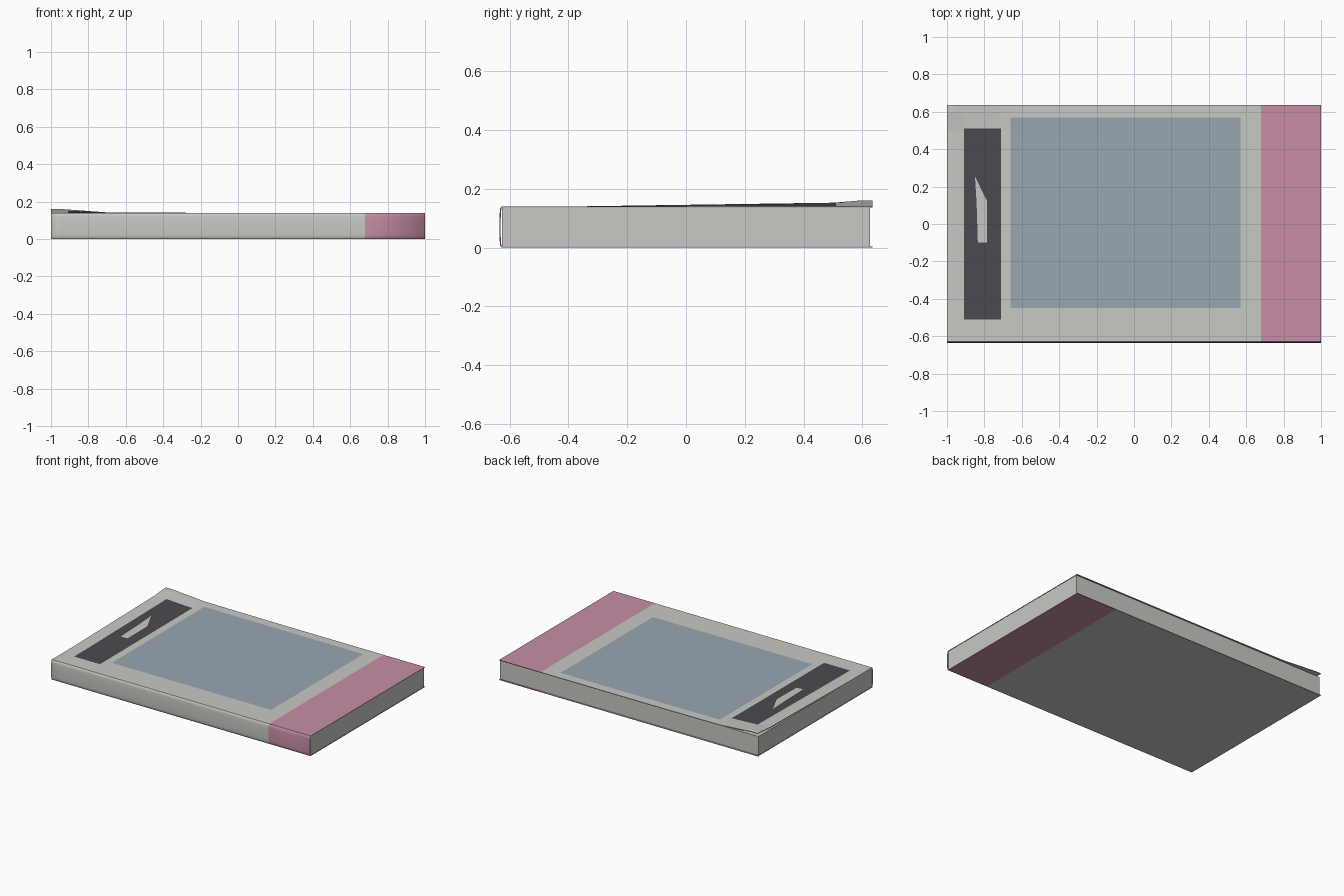
import bpy, math

if "Cube" in bpy.data.objects:
    bpy.data.objects.remove(bpy.data.objects["Cube"])


def material(name, rgb):
    m = bpy.data.materials.new(name)
    m.diffuse_color = (*rgb, 1)
    m.use_nodes = True
    m.node_tree.nodes["Principled BSDF"].inputs["Base Color"].default_value = m.diffuse_color
    return m


PALE = material("pale_grey", (0.58, 0.584, 0.55))
PINK = material("pink", (0.58, 0.275, 0.39))
BLUE = material("dusty_blue", (0.315, 0.38, 0.44))
DARK = material("charcoal", (0.07, 0.069, 0.08))


def make(name, verts, faces, mats):
    me = bpy.data.meshes.new(name)
    me.from_pydata(verts, [], faces)
    for m in mats:
        me.materials.append(m)
    ob = bpy.data.objects.new(name, me)
    bpy.context.collection.objects.link(ob)
    return ob


def interp(t, pts):
    if t <= pts[0][0]:
        return pts[0][1]
    for (a, u), (b, v) in zip(pts, pts[1:]):
        if t <= b:
            return u + (v - u) * (t - a) / (b - a)
    return pts[-1][1]


def lift(x, y):
    """Curl of the front cover at its back left corner."""
    return 0.021 * interp(x, [(-0.95, 1), (-0.7, 0.12), (-0.13, 0)]) \
        * interp(y, [(-0.4, 0), (0.5, 0.62), (0.6, 1)])


H, W = 0.14, 0.635

# Wrap-around cover: profile swept along x, with cuts at the painted borders
xs = [-1, -0.95, -0.91, -0.71, -0.66, -0.13, 0.57, 0.68, 1]
ys = [-0.51, -0.45, -0.4, 0, 0.5, 0.51, 0.57, 0.6, W]
spine = [(-0.627 - 0.008 * math.sin(math.pi * i / 8) ** 0.5, H * (1 - math.cos(math.pi * i / 8)) / 2)
         for i in range(9)]
profile = [(W, 0)] + spine + [(y, H) for y in ys]
n = len(profile)
first_top = n - len(ys)
verts = [(x, y, z + (lift(x, y) if k >= first_top else 0))
         for x in xs for k, (y, z) in enumerate(profile)]
faces = [(i * n + k, (i + 1) * n + k, (i + 1) * n + k + 1, i * n + k + 1)
         for i in range(len(xs) - 1) for k in range(n - 1)]
cover = make("book_cover", verts, faces, [PALE, PINK, BLUE, DARK])
for p in cover.data.polygons:
    x, y, z = p.center
    if x > 0.68:
        p.material_index = 1
    elif z > H - 0.001 and p.normal.z > 0.9:
        if -0.66 < x < 0.57 and -0.45 < y < 0.57:
            p.material_index = 2
        elif -0.91 < x < -0.71 and -0.51 < y < 0.51:
            p.material_index = 3
    p.use_smooth = 0.001 < z < H - 0.001 and y < -0.62
solid = cover.modifiers.new("thickness", 'SOLIDIFY')
solid.thickness = 0.004
solid.offset = -1

# Pale wedge on the dark panel, following the curl
rows = [(-0.1, -0.835, -0.785), (0.0, -0.838, -0.785), (0.12, -0.842, -0.785), (0.25, -0.85, -0.848)]
verts = [(x, y, H + 0.0015 + lift(x, y)) for y, a, b in rows for x in (a, b)]
make("pale_wedge", verts, [(2 * i, 2 * i + 1, 2 * i + 3, 2 * i + 2) for i in range(3)], [PALE])

# Page block
bpy.ops.mesh.primitive_cube_add(size=1, location=(0, 0, H / 2))
pages = bpy.context.object
pages.name = "page_block"
pages.scale = (1.996, 1.252, H - 0.008)
pages.data.materials.append(PALE)
